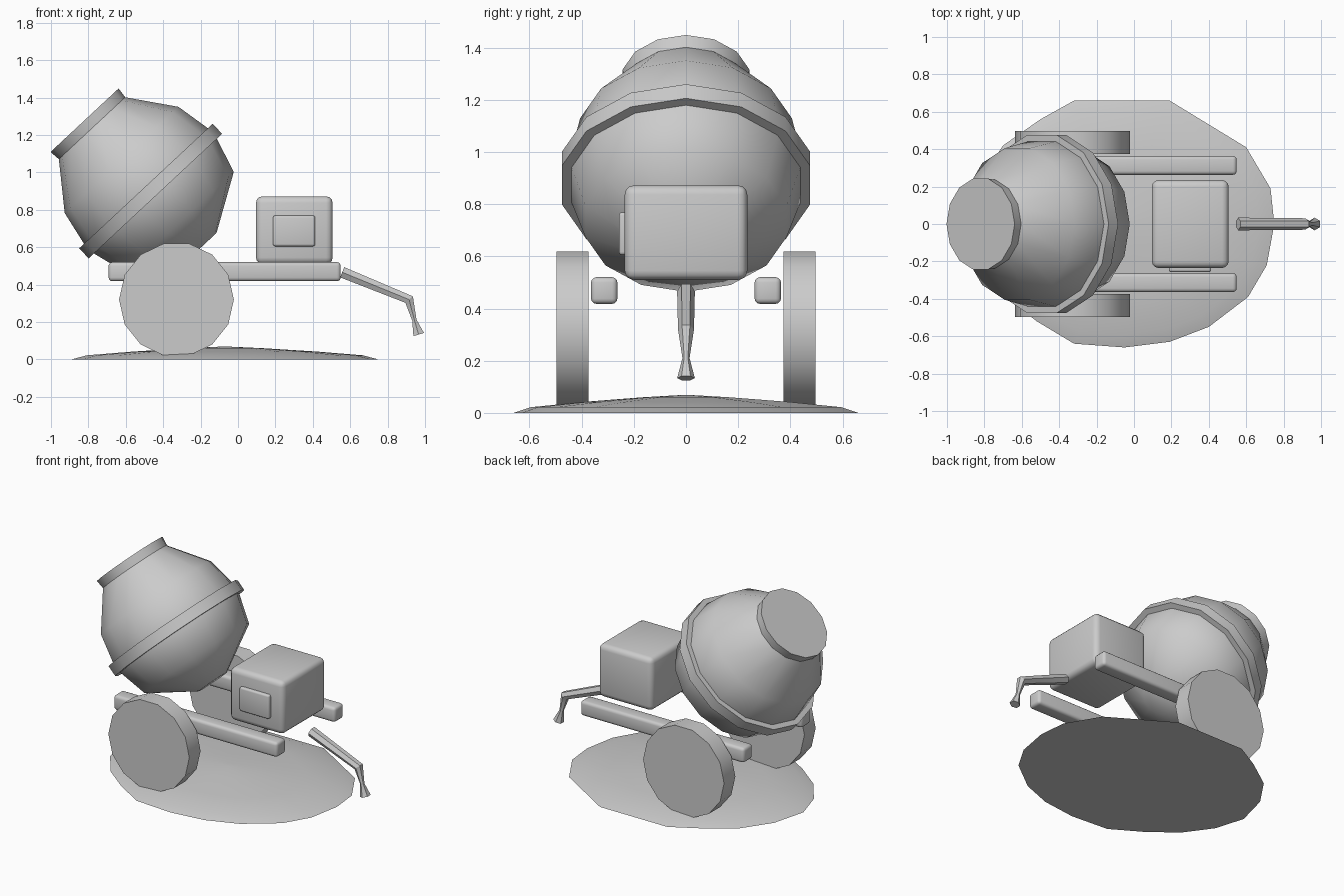
import bpy, bmesh, math
from mathutils import Matrix, Vector

cube = bpy.data.objects.get("Cube")
if cube:
    bpy.data.objects.remove(cube, do_unlink=True)

GREY = 0.6
mat = bpy.data.materials.new("plain grey")
mat.use_nodes = True
mat.diffuse_color = (GREY, GREY, GREY, 1)
mat.node_tree.nodes["Principled BSDF"].inputs["Base Color"].default_value = (GREY, GREY, GREY, 1)


def finish(bm, name, matrix=Matrix(), smooth=30):
    """Turn a bmesh into a shaded object."""
    bmesh.ops.recalc_face_normals(bm, faces=bm.faces)
    mesh = bpy.data.meshes.new(name)
    bm.to_mesh(mesh)
    bm.free()
    mesh.transform(matrix)
    mesh.materials.append(mat)
    obj = bpy.data.objects.new(name, mesh)
    bpy.context.collection.objects.link(obj)
    bpy.ops.object.select_all(action='DESELECT')
    obj.select_set(True)
    bpy.context.view_layer.objects.active = obj
    bpy.ops.object.shade_smooth_by_angle(angle=math.radians(smooth))
    return obj


def loft(loops, name, matrix=Matrix(), smooth=30):
    """Skin a stack of equal point loops and cap both ends."""
    bm = bmesh.new()
    rings = [[bm.verts.new(p) for p in loop] for loop in loops]
    n = len(rings[0])
    for a, b in zip(rings, rings[1:]):
        for i in range(n):
            j = (i + 1) % n
            bm.faces.new((a[i], a[j], b[j], b[i]))
    bm.faces.new(rings[0])
    bm.faces.new(rings[-1])
    return finish(bm, name, matrix, smooth)


def lathe(profile, name, matrix, smooth=30, sides=14):
    """Revolve (radius, height) points about z."""
    turn = [math.tau * i / sides for i in range(sides)]
    loops = [[(r * math.cos(t), r * math.sin(t), z) for t in turn] for r, z in profile]
    return loft(loops, name, matrix, smooth)


def rounded_box(lo, hi, bevel, name):
    lo, hi = Vector(lo), Vector(hi)
    bm = bmesh.new()
    bmesh.ops.create_cube(bm, size=1)
    bmesh.ops.scale(bm, vec=hi - lo, verts=bm.verts)
    bmesh.ops.translate(bm, vec=(lo + hi) / 2, verts=bm.verts)
    bmesh.ops.bevel(bm, geom=bm.edges[:], offset=bevel, segments=3, profile=0.5, affect='EDGES')
    return finish(bm, name, smooth=40)


# Tilted drum, its reinforcing band and its mouth
tilt = Matrix.Translation((-0.467, 0, 0.9)) @ Matrix.Rotation(math.radians(-43), 4, 'Y')
lathe([(0.105, -0.404), (0.395, -0.228), (0.46, 0), (0.416, 0.228), (0.24, 0.463)],
      "drum", tilt, smooth=50)
lathe([(0.488, -0.037), (0.488, 0.037)], "drum_band", tilt)
lathe([(0.238, 0.42), (0.249, 0.518)], "drum_mouth", tilt)

# Wheels and chassis rails on both sides
for side, label in ((1, "left"), (-1, "right")):
    axle = Matrix.Translation((-0.329, side * 0.435, 0.32)) @ Matrix.Rotation(math.pi / 2, 4, 'X')
    lathe([(0.307, -0.061), (0.307, 0.061)], label + "_wheel", axle)
    y = sorted((side * 0.263, side * 0.364))
    rounded_box((-0.692, y[0], 0.418), (0.549, y[1], 0.52), 0.02, label + "_rail")

# Engine housing with side panel
rounded_box((0.096, -0.235, 0.51), (0.506, 0.235, 0.872), 0.035, "engine_housing")
rounded_box((0.187, -0.257, 0.605), (0.413, -0.2, 0.769), 0.012, "engine_panel")

# Tow bar with a flared foot
curve = bpy.data.curves.new("tow_path", 'CURVE')
curve.dimensions = '3D'
curve.bevel_depth = 0.034
curve.bevel_resolution = 1
curve.use_fill_caps = True
spline = curve.splines.new('POLY')
path = [(0.557, 0.466, 1), (0.915, 0.32, 0.9), (0.943, 0.21, 0.4), (0.966, 0.133, 1)]
spline.points.add(len(path) - 1)
for point, (x, z, r) in zip(spline.points, path):
    point.co = (x, 0, z, 1)
    point.radius = r
temp = bpy.data.objects.new("tow_path", curve)
bpy.context.collection.objects.link(temp)
bm = bmesh.new()
bm.from_mesh(temp.to_mesh())
bpy.data.objects.remove(temp, do_unlink=True)
bmesh.ops.remove_doubles(bm, verts=bm.verts, dist=0.0005)
finish(bm, "tow_bar")

# Low mound of earth under the machine
outline = [(0.75, 0), (0.73, 0.19), (0.6, 0.41), (0.19, 0.66), (-0.32, 0.66), (-0.5, 0.56),
           (-0.7, 0.42), (-0.83, 0.23), (-0.89, 0), (-0.83, -0.2), (-0.7, -0.38), (-0.52, -0.52),
           (-0.32, -0.64), (-0.05, -0.66), (0.19, -0.63), (0.4, -0.55), (0.61, -0.39), (0.71, -0.22)]
steps = [(1, 0), (0.9, 0.022), (0.6, 0.042), (0.25, 0.06), (0.04, 0.068)]
loft([[(-0.07 + (x + 0.07) * s, y * s, z) for x, y in outline] for s, z in steps], "ground_mound")
